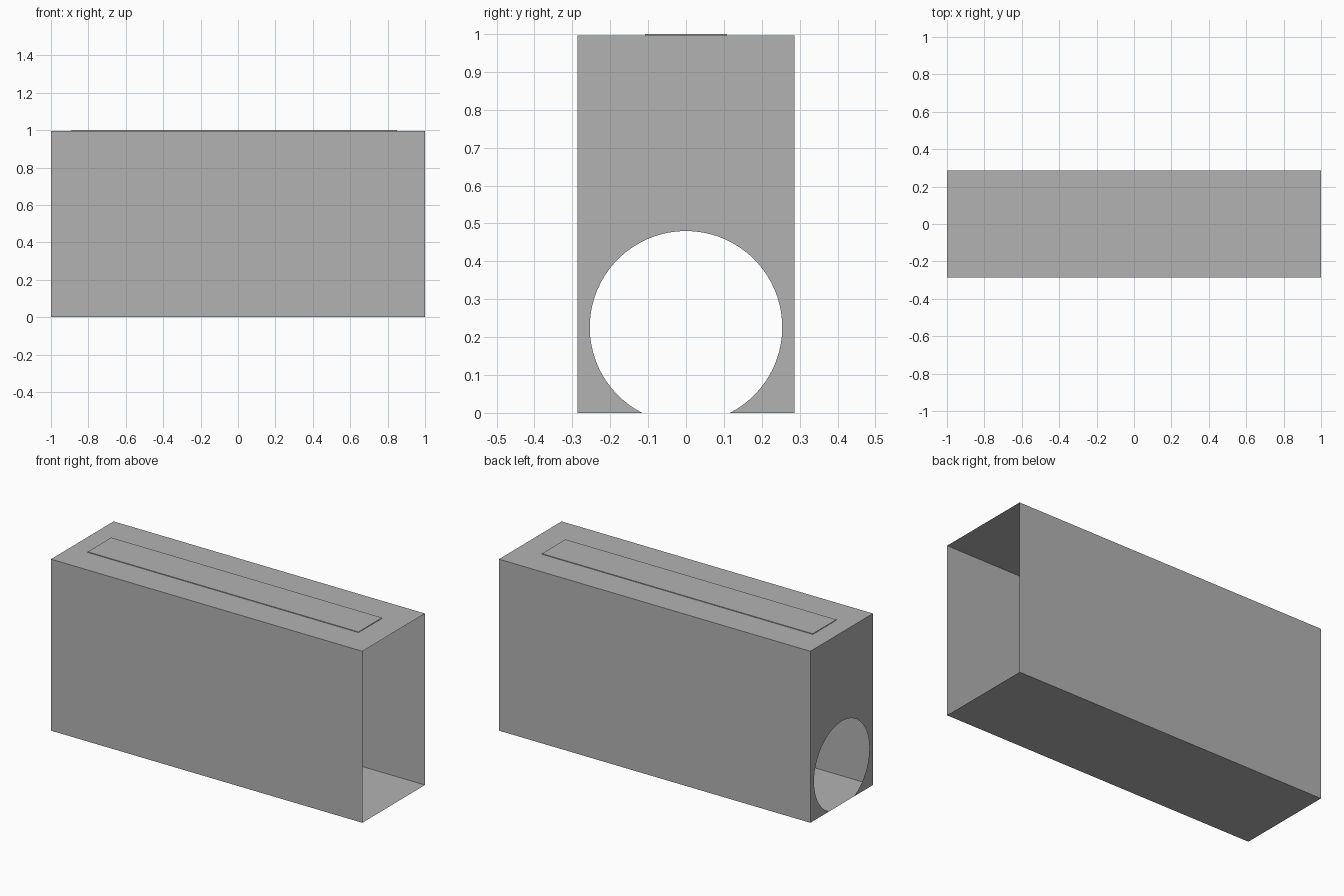
import bpy
import bmesh
import math

cube = bpy.data.objects.get("Cube")
if cube:
    bpy.data.objects.remove(cube, do_unlink=True)

HALF_LENGTH, HALF_WIDTH, TOP = 1.0, 0.287, 0.996
HOLE_RADIUS, HOLE_Z = 0.254, 0.226

grey = bpy.data.materials.new("plain grey")
grey.use_nodes = True
colour = (0.45, 0.45, 0.45, 1)
grey.diffuse_color = colour
grey.node_tree.nodes["Principled BSDF"].inputs["Base Color"].default_value = colour


def add_object(name, bm):
    mesh = bpy.data.meshes.new(name)
    bm.to_mesh(mesh)
    bm.free()
    mesh.materials.append(grey)
    obj = bpy.data.objects.new(name, mesh)
    bpy.context.collection.objects.link(obj)
    return obj


# Thin sleeve: floor, two sides and top, open at both ends
bm = bmesh.new()
profile = [(-HALF_WIDTH, 0), (HALF_WIDTH, 0), (HALF_WIDTH, TOP), (-HALF_WIDTH, TOP)]
near = [bm.verts.new((HALF_LENGTH, y, z)) for y, z in profile]
far = [bm.verts.new((-HALF_LENGTH, y, z)) for y, z in profile]
for i in range(4):
    j = (i + 1) % 4
    bm.faces.new((near[i], far[i], far[j], near[j]))
add_object("sleeve", bm)

# End wall with a round finger hole cut off by the floor
bm = bmesh.new()
start = -math.asin(HOLE_Z / HOLE_RADIUS)
sweep = math.pi - 2 * start
steps = 64
outline = [(-HALF_WIDTH, 0), (-HALF_WIDTH, TOP), (HALF_WIDTH, TOP), (HALF_WIDTH, 0)]
for i in range(steps + 1):
    a = start + sweep * i / steps
    outline.append((HOLE_RADIUS * math.cos(a), max(0, HOLE_Z + HOLE_RADIUS * math.sin(a))))
wall = bm.faces.new([bm.verts.new((-HALF_LENGTH, y, z)) for y, z in outline])
wall.normal_update()
if wall.normal.x > 0:
    wall.normal_flip()
bmesh.ops.triangulate(bm, faces=[wall], ngon_method='EAR_CLIP')
add_object("end_wall", bm)

# Thin raised label plate on the top
bm = bmesh.new()
bmesh.ops.create_cube(bm, size=1)
bmesh.ops.scale(bm, vec=(1.74, 0.216, 1 - TOP), verts=bm.verts)
plate = add_object("top_plate", bm)
plate.location = (-0.02, 0, (1 + TOP) / 2)
